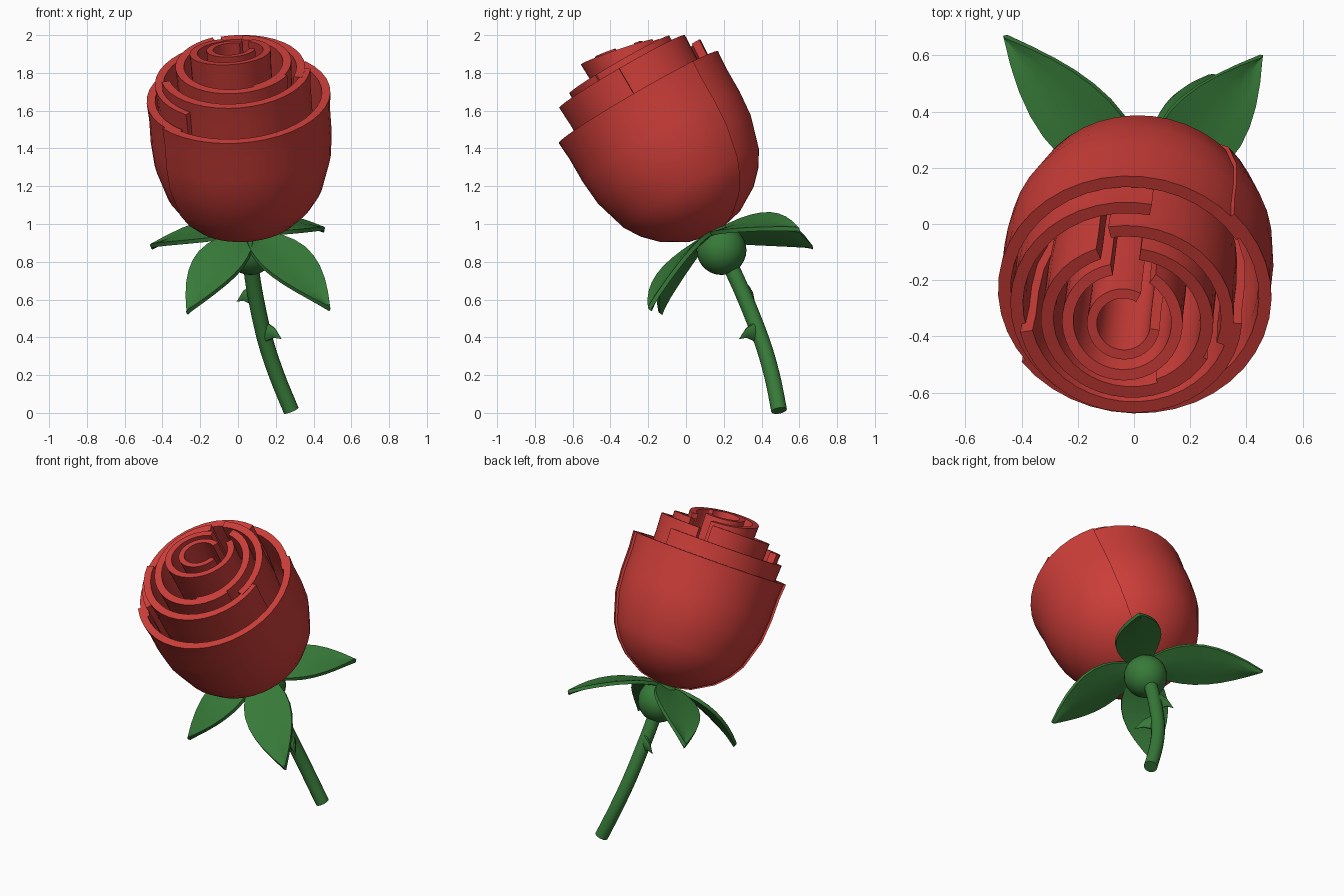
import bpy, bmesh, math
from mathutils import Vector, Matrix

if "Cube" in bpy.data.objects:
    bpy.data.objects.remove(bpy.data.objects["Cube"])


def material(name, col):
    m = bpy.data.materials.new(name)
    m.diffuse_color = (*col, 1)
    m.use_nodes = True
    m.node_tree.nodes["Principled BSDF"].inputs["Base Color"].default_value = m.diffuse_color
    return m


RED = material("petal red", (0.60, 0.047, 0.04))
GREEN = material("leaf green", (0.038, 0.195, 0.04))

# Tilted frame of the flower head, origin at the centre of the outer rim
AXIS = Vector((-0.06, -0.5, 0.866)).normalized()
BACK = AXIS.cross(Vector((1, 0, 0.07))).normalized()
SIDE = BACK.cross(AXIS)
CENTRE = Vector((-0.005, -0.245, 1.675))
HEAD = Matrix.Translation(CENTRE) @ Matrix((SIDE, BACK, AXIS)).transposed().to_4x4()


def make(name, verts, faces, mat, angle=35):
    me = bpy.data.meshes.new(name)
    me.from_pydata(verts, [], faces)
    bm = bmesh.new()
    bm.from_mesh(me)
    bmesh.ops.recalc_face_normals(bm, faces=bm.faces)
    bm.to_mesh(me)
    bm.free()
    ob = bpy.data.objects.new(name, me)
    bpy.context.collection.objects.link(ob)
    me.materials.append(mat)
    bpy.ops.object.select_all(action='DESELECT')
    ob.select_set(True)
    bpy.context.view_layer.objects.active = ob
    bpy.ops.object.shade_smooth_by_angle(angle=math.radians(angle))
    return ob


# Cup outline as (radius fraction, depth below rim)
PROFILE = [(1, 0), (0.985, 0.1), (0.985, 0.24), (0.96, 0.38), (0.85, 0.56),
           (0.74, 0.645), (0.59, 0.72), (0.33, 0.795), (0.03, 0.83)]


def petal(name, r, h, a0, a1, cx=0, cy=0, tilt=0, thick=0.045):
    """Thick partial cup swept from angle a0 to a1 about the head axis."""
    deep = (h + 0.83 - (0.49 - r) * 0.4) / 0.83
    outer = [(f * r, h - s * deep) for f, s in PROFILE]
    inner = [(max(f * r - thick, 0.004), h - s * deep + (thick * (1 - f) if f < 0.95 else 0))
             for f, s in reversed(PROFILE)]
    loop = outer + inner
    n, steps = len(loop), max(4, round((a1 - a0) / 9))
    verts, faces = [], []
    for i in range(steps + 1):
        a = math.radians(a0 + (a1 - a0) * i / steps)
        for rr, z in loop:
            y = rr * math.sin(a)
            verts.append(HEAD @ Vector((cx + rr * math.cos(a), cy + y, z - tilt * y)))
    for i in range(steps):
        for j in range(n):
            k = (j + 1) % n
            faces.append((i * n + j, i * n + k, (i + 1) * n + k, (i + 1) * n + j))
    # end caps as strips of quads across the thickness
    for b in (0, steps * n):
        for j in range(n // 2 - 1):
            faces.append((b + j, b + j + 1, b + n - 2 - j, b + n - 1 - j))
    make(name, verts, faces, RED)


# Outer petals
petal("outer_petal_front", 0.495, 0.0, 215, 401)
petal("outer_petal_back", 0.48, 0.0, 30, 226)
# Middle petals
petal("middle_petal_left", 0.43, 0.1, 78, 230)
petal("middle_petal_front", 0.40, 0.16, 190, 355)
petal("middle_petal_right", 0.37, 0.162, -20, 100)
# Inner petals
petal("inner_petal_left", 0.315, 0.2, 110, 330)
petal("inner_petal_right", 0.30, 0.2, 290, 440)
petal("heart_petal_outer", 0.215, 0.26, 100, 415, -0.02, 0.03, 0.2, 0.04)
petal("heart_petal_inner", 0.13, 0.275, 60, 350, -0.015, 0.03, 0.2, 0.035)

# Calyx bulb under the head
BULB = Vector((0.065, 0.188, 0.862))
bpy.ops.mesh.primitive_uv_sphere_add(segments=24, ring_count=14, radius=0.132, location=BULB)
bulb = bpy.context.object
bulb.name = "calyx_bulb"
bulb.data.materials.append(GREEN)
bpy.ops.object.shade_smooth()

# Curved stem
path = [Vector(p) for p in ((0.06, 0.2, 0.85), (0.085, 0.29, 0.66),
                            (0.14, 0.395, 0.4), (0.205, 0.455, 0.2), (0.282, 0.493, 0.012))]


def along(pts, t):
    """Smooth point on a path (Catmull-Rom)."""
    x = t * (len(pts) - 1)
    i = min(int(x), len(pts) - 2)
    u = x - i
    p0, p1, p2, p3 = (pts[max(0, min(len(pts) - 1, i + d))] for d in (-1, 0, 1, 2))
    return 0.5 * (2 * p1 + (p2 - p0) * u + (2 * p0 - 5 * p1 + 4 * p2 - p3) * u * u
                  + (3 * p1 - p0 - 3 * p2 + p3) * u ** 3)


verts, faces, S, R = [], [], 14, 16
for i in range(R + 1):
    t = i / R
    d = (along(path, min(1, t + 0.02)) - along(path, max(0, t - 0.02))).normalized()
    u = d.cross(Vector((1, 0, 0))).normalized()
    v = d.cross(u)
    for j in range(S):
        a = 2 * math.pi * j / S
        verts.append(along(path, t) + 0.042 * (u * math.cos(a) + v * math.sin(a)))
for i in range(R):
    for j in range(S):
        k = (j + 1) % S
        faces.append((i * S + j, i * S + k, (i + 1) * S + k, (i + 1) * S + j))
faces += [tuple(range(S)), tuple(range(R * S, R * S + S))]
make("stem", verts, faces, GREEN)


# Thorns: narrow cones leaning downwards
def thorn(name, base, tip):
    base, tip = Vector(base), Vector(tip)
    out = (tip - base).to_2d().normalized()
    w = Vector((-out.y, out.x, 0))
    ring = [base + w * 0.022 * math.cos(a) + Vector((0, 0, 0.055)) * math.sin(a)
            for a in (2 * math.pi * i / 10 for i in range(10))]
    mid = base.lerp(tip, 0.55) + Vector((0, 0, 0.016))
    ring2 = [mid + (p - base) * 0.5 for p in ring]
    fs = [tuple(range(10))]
    for i in range(10):
        k = (i + 1) % 10
        fs += [(i, k, 10 + k, 10 + i), (10 + i, 10 + k, 20)]
    make(name, ring + ring2 + [tip], fs, GREEN)


thorn("thorn_upper", (0.075, 0.325, 0.625), (-0.008, 0.365, 0.588))
thorn("thorn_lower", (0.145, 0.37, 0.43), (0.232, 0.28, 0.39))

# Leaves arching out below the head
WIDTHS = [0.03, 0.075, 0.112, 0.135, 0.145, 0.14, 0.122, 0.092, 0.052, 0.004]


def leaf(name, tip):
    tip = Vector(tip)
    base = BULB + AXIS * 0.1
    ctrl = base.lerp(tip, 0.5) + AXIS * 0.11
    side = AXIS.cross(tip - base).normalized()
    n = len(WIDTHS)
    verts, faces = [], []
    for i, w in enumerate(WIDTHS):
        t = i / (n - 1)
        p = base * (1 - t) ** 2 + ctrl * 2 * t * (1 - t) + tip * t * t
        for k in (-1, -0.5, 0, 0.5, 1):
            verts.append(p + side * k * w - AXIS * 0.012 * (1 - abs(k)))
    for i in range(n - 1):
        for k in range(4):
            a = i * 5 + k
            faces.append((a, a + 1, a + 6, a + 5))
    ob = make(name, verts, faces, GREEN)
    m = ob.modifiers.new("thickness", 'SOLIDIFY')
    m.thickness = 0.022
    m.offset = 0
    # thickness goes last, so re-mark the sharp rim by angle
    bpy.ops.object.modifier_apply(modifier=m.name)
    bpy.ops.object.shade_smooth_by_angle(angle=math.radians(35))


leaf("leaf_front_left", (-0.27, -0.14, 0.535))
leaf("leaf_front_right", (0.485, -0.195, 0.555))
leaf("leaf_back_left", (-0.46, 0.665, 0.885))
leaf("leaf_back_right", (0.455, 0.595, 0.975))
